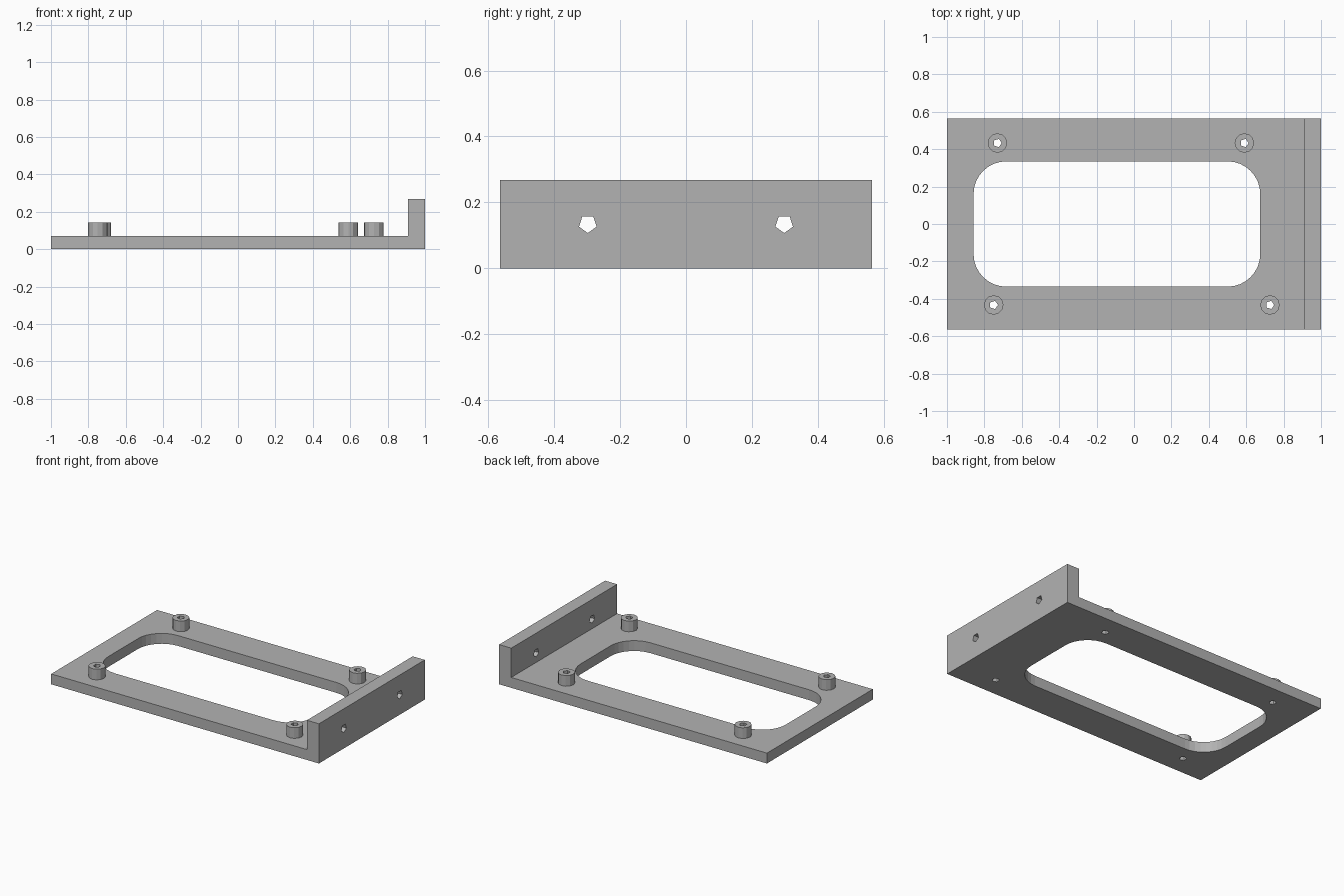
import bpy, math
from mathutils import Vector

cube = bpy.data.objects.get("Cube")
if cube:
    bpy.data.objects.remove(cube, do_unlink=True)

grey = bpy.data.materials.new("plain grey")
grey.use_nodes = True
colour = (0.45, 0.45, 0.45, 1)
grey.diffuse_color = colour
grey.node_tree.nodes["Principled BSDF"].inputs["Base Color"].default_value = colour

HALF_Y, PLATE_TOP, POST_TOP, FLANGE_TOP = 0.565, 0.07, 0.142, 0.268
FLANGE_X = 0.91
POSTS = [(-0.73, 0.433), (0.59, 0.433), (-0.75, -0.433), (0.727, -0.433)]


def prism(name, outline, z0, z1):
    """Extrude a flat outline upwards."""
    n = len(outline)
    verts = [(x, y, z) for z in (z0, z1) for x, y in outline]
    faces = [range(n - 1, -1, -1), range(n, 2 * n)]
    faces += [(i, (i + 1) % n, (i + 1) % n + n, i + n) for i in range(n)]
    mesh = bpy.data.meshes.new(name)
    mesh.from_pydata(verts, [], [tuple(f) for f in faces])
    mesh.materials.append(grey)
    obj = bpy.data.objects.new(name, mesh)
    bpy.context.collection.objects.link(obj)
    return obj


def arc(cx, cy, r, start, sweep, steps):
    angles = [math.radians(start + sweep * i / steps) for i in range(steps + 1)]
    return [(cx + r * math.cos(a), cy + r * math.sin(a)) for a in angles]


def polygon(cx, cy, r, sides):
    return arc(cx, cy, r, 0, 360, sides)[:-1]


def cut(target, cutter):
    cutter.hide_render = True
    cutter.hide_set(True)
    cutter.display_type = 'WIRE'
    mod = target.modifiers.new("cut", 'BOOLEAN')
    mod.operation, mod.solver, mod.object = 'DIFFERENCE', 'EXACT', cutter


# L-shaped bracket: profile in x and z, extruded across the depth
profile = [(-1, 0), (1, 0), (1, FLANGE_TOP), (FLANGE_X, FLANGE_TOP),
           (FLANGE_X, PLATE_TOP), (-1, PLATE_TOP)]
bracket = prism("bracket", profile, -HALF_Y, HALF_Y)
for v in bracket.data.vertices:
    v.co = Vector((v.co.x, -v.co.z, v.co.y))

# Rounded window through the plate
x0, x1, y1, r = -0.858, 0.675, 0.335, 0.175
window = []
for cx, cy, start in ((x1 - r, y1 - r, 0), (x0 + r, y1 - r, 90),
                      (x0 + r, r - y1, 180), (x1 - r, r - y1, 270)):
    window += arc(cx, cy, r, start, 90, 8)
cut(bracket, prism("window_cutter", window, -0.1, 0.2))

# Standoffs, each with a five-sided bore that also passes through the plate
for i, (x, y) in enumerate(POSTS, 1):
    post = prism(f"standoff_{i}", polygon(x, y, 0.052, 12), PLATE_TOP, POST_TOP)
    bore = prism(f"bore_cutter_{i}", polygon(x, y, 0.023, 5), -0.1, 0.3)
    cut(post, bore)
    cut(bracket, bore)

# Five-sided mounting holes through the flange, point down
for side, y in (("front", -0.298), ("back", 0.298)):
    hole = prism(f"flange_hole_cutter_{side}", polygon(0, 0, 0.028, 5), 0.8, 1.1)
    for v in hole.data.vertices:
        v.co = Vector((v.co.z, y + v.co.y, 0.135 - v.co.x))
    cut(bracket, hole)
